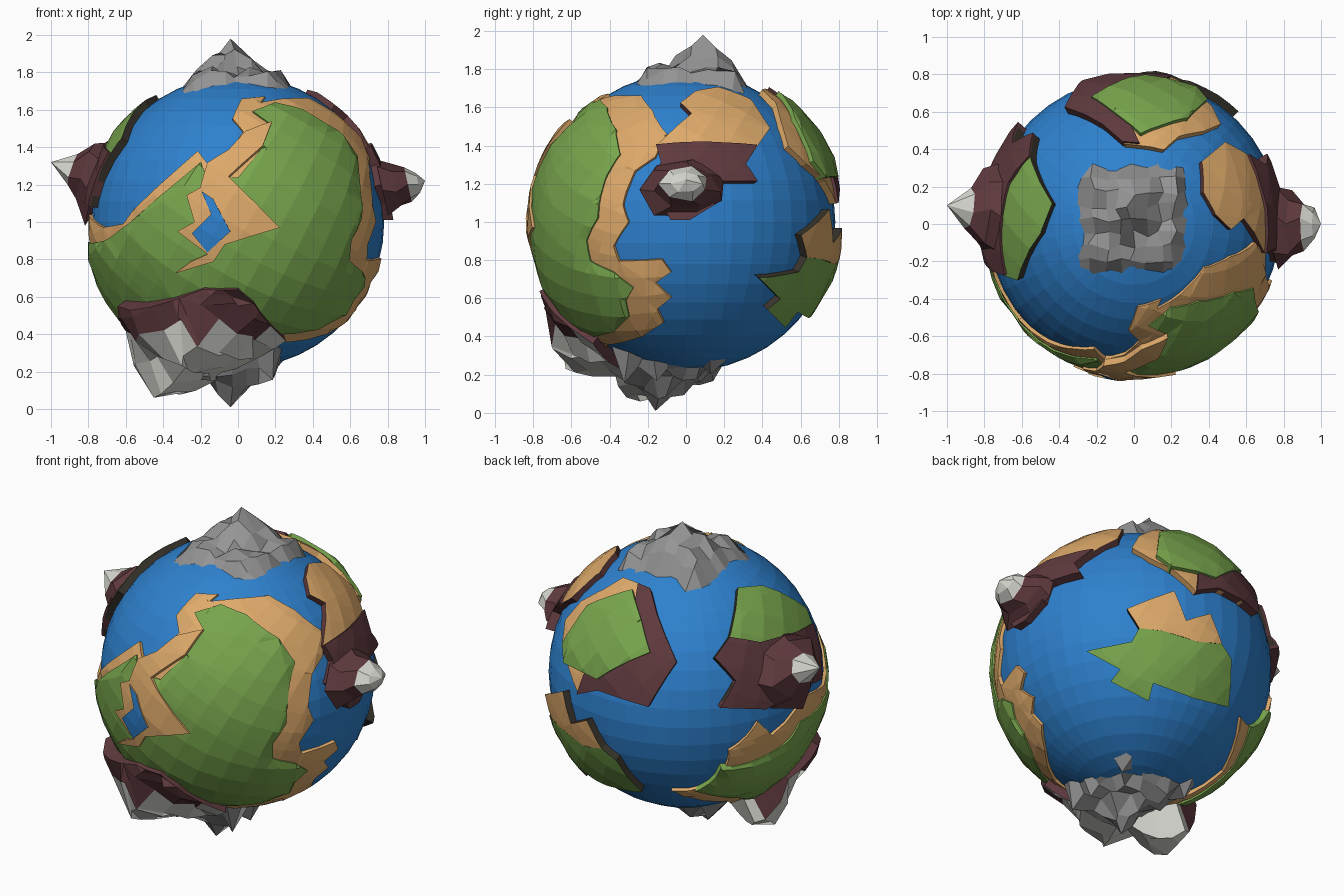
import bpy, bmesh, math, random
from mathutils import Vector, noise

if "Cube" in bpy.data.objects:
    bpy.data.objects.remove(bpy.data.objects["Cube"])

random.seed(4)
C = Vector((0, 0, 1))          # planet centre
R = 0.782                      # ocean radius


def mat(name, col):
    m = bpy.data.materials.new(name)
    m.diffuse_color = (*col, 1)
    m.use_nodes = True
    m.node_tree.nodes["Principled BSDF"].inputs["Base Color"].default_value = m.diffuse_color
    return m


BLUE = mat("ocean blue", (.027, .22, .62))
GREEN = mat("grass green", (.19, .38, .075))
SAND = mat("sand", (.73, .40, .145))
BROWN = mat("mountain brown", (.115, .042, .048))
GREY = mat("rock grey", (.30, .30, .30))
SNOW = mat("snow white", (.70, .70, .65))
DARK = mat("dark cliff", (.04, .034, .025))


def finish(name, bm, mats):
    me = bpy.data.meshes.new(name)
    bm.to_mesh(me)
    bm.free()
    for m in mats:
        me.materials.append(m)
    ob = bpy.data.objects.new(name, me)
    bpy.context.collection.objects.link(ob)
    return ob


def outward(bm):
    bmesh.ops.recalc_face_normals(bm, faces=bm.faces)
    bm.normal_update()
    if sum(f.normal.dot(f.calc_center_median() - C) * f.calc_area() for f in bm.faces) < 0:
        bmesh.ops.reverse_faces(bm, faces=bm.faces)


# sight frames used to read outlines: front, right, top, back-left above, back-right below
VIEWS = {"F": ((1, 0, 0), (0, 0, 1), (0, -1, 0)),
         "R": ((0, 1, 0), (0, 0, 1), (1, 0, 0)),
         "T": ((1, 0, 0), (0, 1, 0), (0, 0, 1)),
         "BL": ((-.819, -.574, 0), (.243, -.346, .906), (-.52, .742, .423)),
         "BR": ((-.819, .574, 0), (.243, .346, .906), (.52, .742, -.423))}


def pts(view, *ab):
    r, u, d = (Vector(v) for v in VIEWS[view])
    out = []
    for a, b in ab:
        b -= 1 if view in "FR" else 0
        out.append((r * a + u * b + d * math.sqrt(max(0, .672 - a * a - b * b))).normalized())
    return out


def plate(name, outline, rad, top, wall, centre=None, peaks=(), rule=None, step=.17, swell=0, depth=.76):
    """Curved slab: flat outline around a centre direction, grid-cut and wrapped on the globe."""
    c = Vector(centre).normalized() if centre else sum(outline, Vector()).normalized()
    e1 = c.orthogonal().normalized()
    e2 = c.cross(e1)
    bm = bmesh.new()
    vs = []
    for d in outline:
        q = Vector((d.dot(e1), d.dot(e2), 0))
        vs.append(bm.verts.new(q.normalized() * c.angle(d)))
    bm.faces.new(vs)
    bmesh.ops.triangulate(bm, faces=bm.faces)
    for axis in ((1, .25, 0), (-.25, 1, 0)):
        for k in range(-16, 17):
            bmesh.ops.bisect_plane(bm, geom=bm.verts[:] + bm.edges[:] + bm.faces[:], dist=1e-4,
                                   plane_co=Vector(axis) * (k + .4) * step, plane_no=axis)
    tips = [Vector(p) for p in peaks]
    dirs = {}
    for v in bm.verts:
        t = v.co.length
        d = c * math.cos(t) + (e1 * v.co.x + e2 * v.co.y) * (math.sin(t) / max(t, 1e-6))
        dirs[v] = d
        r = rad + .01 * noise.noise(d * 4)
        r += max([0] + [(p.length - rad) * (1 - d.angle(p) / .36) for p in tips])
        if not v.is_boundary:
            r += swell + (random.uniform(-.03, .03) if tips else 0)
        v.co = C + d * r
    for p in tips:
        min(bm.verts, key=lambda v: (dirs[v] - p.normalized()).length).co = C + p
    # cliff walls down into the ocean
    low = {v: bm.verts.new(C + dirs[v] * depth) for v in list(bm.verts) if v.is_boundary}
    for e in [e for e in bm.edges if e.is_boundary]:
        a, b = e.verts
        bm.faces.new((a, b, low[b], low[a])).material_index = 1
    outward(bm)
    mats = [top, wall]
    if rule:
        mats.append(SNOW)
        for f in bm.faces:
            if rule(f.calc_center_median(), f.material_index):
                f.material_index = 2
    return finish(name, bm, mats)


def spike(name, tip, rings, snow_from, stretch):
    """Faceted mountain; rings are (distance from planet centre, radius), stretched sideways."""
    tip = Vector(tip)
    ax = tip.normalized()
    e1 = ax.cross((0, 0, 1)).normalized()
    e2 = ax.cross(e1)
    bm = bmesh.new()
    n, prev = 7, None
    for i, (dist, rad) in enumerate(rings):
        ring = []
        for k in range(n):
            a = math.tau * (k + .25 * (i % 2)) / n
            q = rad * random.uniform(.85, 1.15)
            ring.append(bm.verts.new(C + ax * dist + (e1 * math.cos(a) * stretch + e2 * math.sin(a)) * q))
        if prev:
            for k in range(n):
                f = bm.faces.new((prev[k], prev[k - 1], ring[k - 1], ring[k]))
                f.material_index = int(i > snow_from)
        prev = ring
    t = bm.verts.new(C + tip)
    for k in range(n):
        bm.faces.new((prev[k], prev[k - 1], t)).material_index = 1
    outward(bm)
    finish(name, bm, [BROWN, SNOW])


def rock(name, x0, y0, size, sign, level, rough, tip):
    """Craggy polar cap from a jittered grid with one summit."""
    bm = bmesh.new()
    n = 8
    tip = Vector(tip)
    g = {}
    for i in range(n + 1):
        for j in range(n + 1):
            x = x0 + size * i / n + random.uniform(-.02, .02)
            y = y0 + size * j / n + random.uniform(-.02, .02)
            if i in (0, n) or j in (0, n):
                h = math.sqrt(R * R - x * x - y * y) - .015
            else:
                d = math.hypot(x - tip.x, y - tip.y)
                edge = min(i, j, n - i, n - j)
                h = level + (abs(tip.z) - level) * max(0, 1 - d / .22) * .75
                h += random.uniform(-rough, rough) - (.02 if edge == 1 else 0)
            g[i, j] = bm.verts.new(C + Vector((x, y, sign * h)))
    min(bm.verts, key=lambda v: math.hypot(v.co.x - tip.x, v.co.y - tip.y)).co = C + tip
    for i in range(n):
        for j in range(n):
            bm.faces.new((g[i, j], g[i + 1, j], g[i + 1, j + 1], g[i, j + 1]))
    outward(bm)
    finish(name, bm, [GREY])


# ocean
bm = bmesh.new()
bmesh.ops.create_uvsphere(bm, u_segments=40, v_segments=22, radius=R)
bmesh.ops.translate(bm, verts=bm.verts, vec=C)
finish("ocean", bm, [BLUE])

# main continent, front and lower left
MID = (-.1, -.8, -.2)
shore = (pts("F", (-.74, .97), (-.63, .99), (-.58, 1.06), (-.22, 1.39), (-.16, 1.31), (-.05, 1.39),
             (.03, 1.5), (-.03, 1.57), (.02, 1.68), (.15, 1.69))
         + pts("R", (-.47, 1.66), (-.24, 1.68), (-.18, 1.6), (-.1, 1.47), (-.165, 1.35), (-.275, 1.275),
               (-.34, 1.09), (-.31, 1), (-.39, .87), (-.36, .79), (-.13, .8), (-.08, .73), (-.165, .67),
               (-.08, .59), (-.155, .53), (-.12, .46), (-.24, .38))
         + pts("F", (.25, .34), (-.1, .3))
         + pts("BR", (.26, -.76), (.53, -.59), (.6, -.29))
         + pts("BL", (.25, -.47), (.42, -.3), (.5, -.38), (.69, -.15)))
plate("main_shore", shore, .798, SAND, SAND, MID, swell=.006)
grass = (pts("F", (-.71, .9), (-.58, 1.0), (-.2, 1.32), (-.17, 1.24), (0, 1.24), (.13, 1.4), (.18, 1.53),
             (.08, 1.6), (.2, 1.65))
         + pts("R", (-.42, 1.61), (-.37, 1.49), (-.35, 1.36), (-.42, 1.25), (-.46, 1.11), (-.47, 1.02),
               (-.53, .9), (-.51, .79), (-.38, .73), (-.28, .65), (-.32, .58), (-.3, .5), (-.38, .42))
         + pts("F", (.25, .39), (-.1, .33))
         + pts("BR", (.3, -.76), (.57, -.57), (.66, -.33))
         + pts("BL", (.2, -.56), (.38, -.53), (.6, -.4), (.66, -.3)))
plate("main_grass", grass, .811, GREEN, GREEN, MID, swell=.014)
beach = pts("F", (-.16, 1.31), (-.05, 1.38), (.04, 1.48), (.18, 1.53), (.13, 1.4), (-.05, 1.24), (.22, .97),
            (-.07, .88), (-.13, .79), (-.33, .73), (-.25, .79), (-.16, .83), (-.32, .95), (-.23, 1.0),
            (-.27, 1.14), (-.2, 1.18))
plate("lake_beach", beach, .836, SAND, SAND)
lake = pts("F", (-.19, 1.16), (-.13, 1.12), (-.04, .95), (-.16, .84), (-.24, .94), (-.14, 1.04))
plate("lake", lake, .843, BLUE, SAND)

# snowy range under the main continent
base = (pts("F", (-.6, .58), (-.3, .61), (-.18, .65), (0, .65), (.08, .58), (.25, .38), (.08, .28))
        + [Vector(p).normalized() for p in ((-.1, -.2, -.75), (-.35, -.05, -.7), (-.56, -.15, -.55))])
plate("south_range", base, .845, BROWN, BROWN, step=.15,
      peaks=((-.45, -.24, -.94), (-.3, -.63, -.77), (-.53, -.5, -.6)),
      rule=lambda p, wall: p.z < .4 and (not wall or p.z < .27 and p.x > -.45))

# right continent with peak
right = pts("R", (-.03, 1.63), (.05, 1.69), (.17, 1.71), (.34, 1.65), (.44, 1.49), (.37, 1.39), (.31, 1.3),
            (.37, 1.21), (.17, 1.21), (.15, 1.09), (.02, 1.01), (-.08, 1.01), (-.13, 1.1), (-.21, 1.2),
            (-.13, 1.31), (-.155, 1.4), (.03, 1.57))
plate("right_sand", right, .815, SAND, BROWN)
plate("right_rock", pts("R", (-.155, 1.4), (.37, 1.4)) + right[6:15], .83, BROWN, BROWN)
spike("right_peak", (1, 0, .22), ((.79, .16), (.86, .125), (.93, .085), (.985, .055)), 2, 1.5)

# left continent with peak
left_low = pts("F", (-.75, 1.22), (-.79, 1.08)) + pts("BL", (.64, -.1), (.45, -.22), (.19, -.21),
                                                     (.28, -.06), (.16, .07))
left_top = pts("T", (-.55, .35), (-.44, .11), (-.5, -.05), (-.62, -.3))
plate("left_grass", left_low + left_top, .822, GREEN, DARK)
plate("left_rock", left_low + pts("T", (-.55, .36), (-.66, .22), (-.71, -.1), (-.68, -.27)), .834, BROWN, BROWN)
spike("left_peak", (-1, .1, .32), ((.77, .24), (.86, .17), (.93, .1)), 2, 1.2)

# back continent
back = (pts("T", (-.37, .62), (-.17, .53), (-.05, .43), (.16, .4), (.24, .47), (.38, .5), (.47, .54))
        + pts("BR", (.02, .6), (.17, .52), (.29, .41), (.42, .44), (.66, .32)))
plate("back_sand", back, .815, SAND, SAND)
plate("back_rock", pts("BL", (-.3, .15), (-.27, .49), (-.2, .46)) + back[1::-1] + back[:8:-1]
      + pts("BL", (-.55, .05)), .828, BROWN, BROWN)
plate("back_grass", pts("BL", (-.55, .36), (-.3, .45), (-.25, .28), (-.2, .1), (-.5, -.05), (-.68, .04),
                        (-.69, .15)), .838, GREEN, GREEN, swell=.008)

# back right island
isle = pts("BR", (-.04, .17), (-.11, .28), (.16, .4), (.23, .23), (.37, .28), (.44, .11), (.5, .03), (.5, -.24),
           (.29, -.21), (.05, -.14), (.03, -.24), (-.19, -.14), (-.14, -.07), (-.33, .03), (-.08, .09))
plate("island_sand", isle[:6] + pts("BR", (.3, .11), (.1, .16)), .825, SAND, DARK)
plate("island_grass", isle[5:] + isle[:1] + pts("BR", (.1, .16), (.3, .11)), .825, GREEN, DARK)

# polar rocks
rock("north_rock", -.3, -.27, .59, 1, .80, .035, (-.04, .09, .98))
rock("south_rock", -.34, -.38, .59, -1, .81, .055, (-.04, -.16, -.99))
